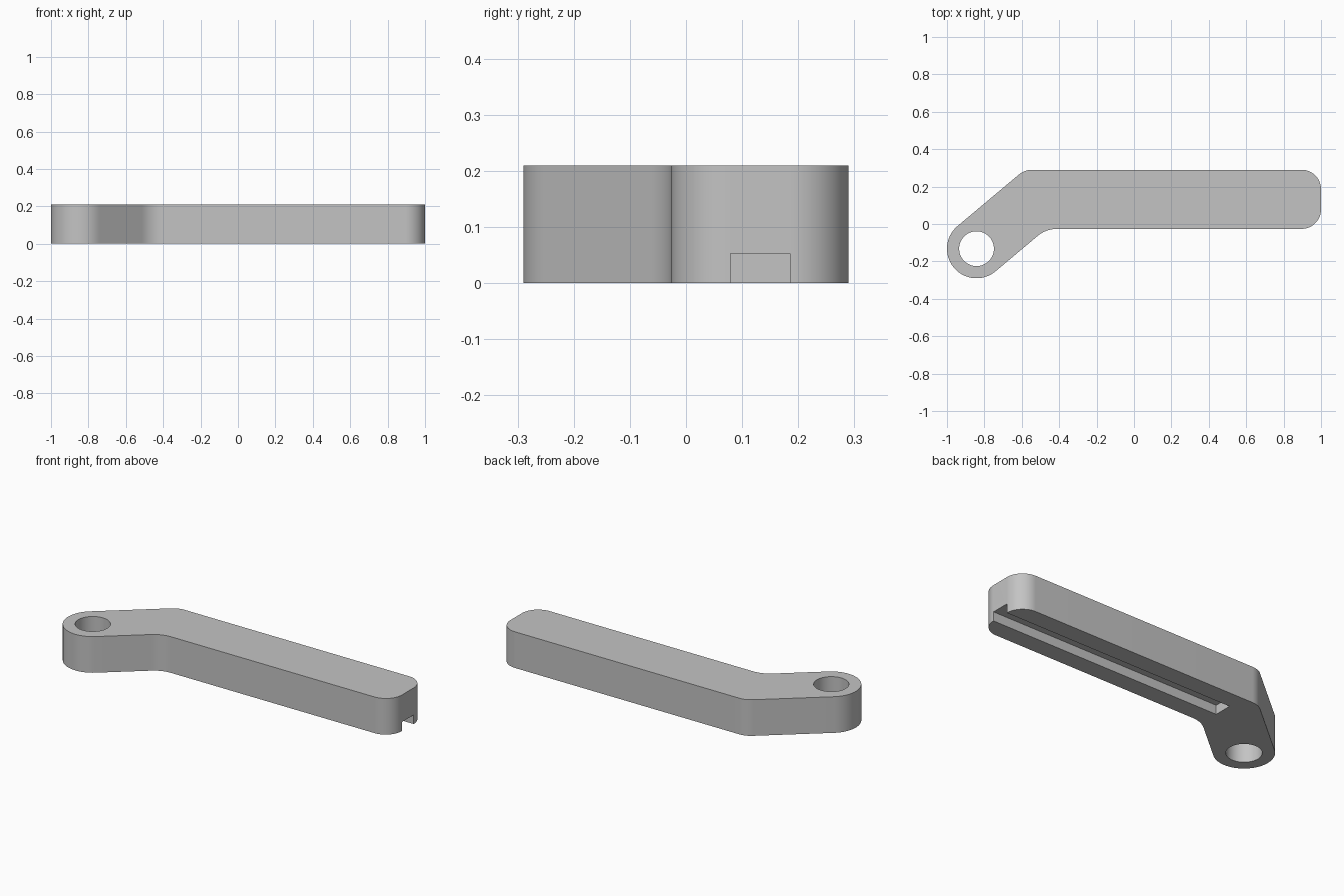
import bpy, bmesh
from math import radians, cos, sin, tan

if "Cube" in bpy.data.objects:
    bpy.data.objects.remove(bpy.data.objects["Cube"], do_unlink=True)

HEIGHT = 0.21
HALF = 0.158                 # half the width of the arm
BAR_Y = 0.132                # centre line of the straight bar
TOP, BOTTOM = BAR_Y + HALF, BAR_Y - HALF
EYE = (-0.842, -0.132)       # centre of the eye at the bent end
BEND = 40                    # bend angle in degrees
TILT = 90 + BEND
CORNER, OUTER, INNER = 0.104, 0.11, 0.16

grey = bpy.data.materials.new("light_grey")
grey.use_nodes = True
grey.diffuse_color = (0.55, 0.55, 0.55, 1)
grey.node_tree.nodes["Principled BSDF"].inputs["Base Color"].default_value = grey.diffuse_color


def arc(centre, radius, start, end, steps):
    angles = [radians(start + (end - start) * i / steps) for i in range(steps + 1)]
    return [(centre[0] + radius * cos(a), centre[1] + radius * sin(a)) for a in angles]


def prism(name, outline, z0, z1):
    bm = bmesh.new()
    base = bm.faces.new([bm.verts.new((x, y, z0)) for x, y in outline])
    top = bmesh.ops.extrude_face_region(bm, geom=[base])["geom"]
    bmesh.ops.translate(bm, vec=(0, 0, z1 - z0),
                        verts=[v for v in top if isinstance(v, bmesh.types.BMVert)])
    bmesh.ops.recalc_face_normals(bm, faces=bm.faces)
    mesh = bpy.data.meshes.new(name)
    bm.to_mesh(mesh)
    bm.free()
    mesh.materials.append(grey)
    obj = bpy.data.objects.new(name, mesh)
    bpy.context.collection.objects.link(obj)
    return obj


def bend_x(side, y):
    """x where the slanted edge on one side meets the straight edge at height y."""
    a = radians(TILT)
    px, py = EYE[0] + side * HALF * cos(a), EYE[1] + side * HALF * sin(a)
    return px + (y - py) / tan(radians(BEND))


# Bent arm outline, counter-clockwise from the eye
half_bend = tan(radians(BEND / 2))
outline = (
    arc(EYE, HALF, TILT, TILT + 180, 40)
    + arc((bend_x(-1, BOTTOM) + INNER * half_bend, BOTTOM - INNER), INNER, TILT, 90, 12)
    + arc((1 - CORNER, BOTTOM + CORNER), CORNER, -90, 0, 20)
    + arc((1 - CORNER, TOP - CORNER), CORNER, 0, 90, 20)
    + arc((bend_x(1, TOP) + OUTER * half_bend, TOP - OUTER), OUTER, 90, TILT, 12)
)
arm = prism("bent_arm", outline, 0, HEIGHT)

# Through hole in the eye, and slot under the bar, open at the far end
hole = prism("hole_cutter", arc(EYE, 0.093, 0, 360, 64)[:-1], -0.1, HEIGHT + 0.1)
slot_y = (BAR_Y - 0.053, BAR_Y + 0.053)
slot = prism("slot_cutter", [(-0.48, slot_y[0]), (1.1, slot_y[0]),
                             (1.1, slot_y[1]), (-0.48, slot_y[1])], -0.1, 0.053)

bpy.ops.object.select_all(action="DESELECT")
bpy.context.view_layer.objects.active = arm
arm.select_set(True)
for cutter in (hole, slot):
    cutter.hide_render = True
    cut = arm.modifiers.new(cutter.name, "BOOLEAN")
    cut.operation = "DIFFERENCE"
    cut.solver = "EXACT"
    cut.object = cutter
    bpy.ops.object.modifier_apply(modifier=cut.name)
    bpy.data.objects.remove(cutter, do_unlink=True)

bpy.ops.object.shade_smooth_by_angle(angle=radians(30))
